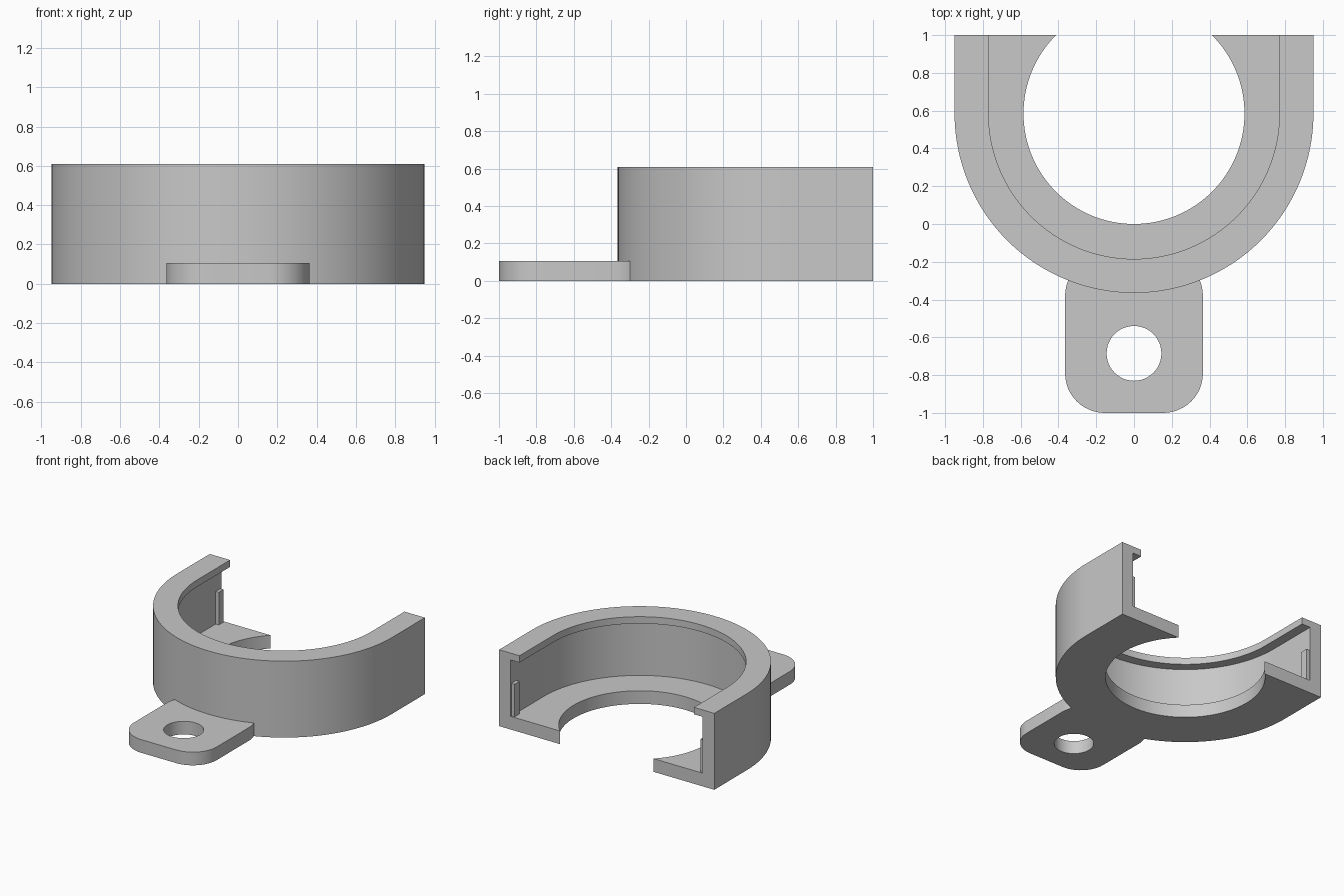
import bpy, bmesh
from math import cos, sin, pi, radians

cube = bpy.data.objects.get("Cube")
if cube:
    bpy.data.objects.remove(cube, do_unlink=True)

CY = 0.585          # centre of the round seat
FLOOR, LIP, TOP = 0.105, 0.555, 0.61

grey = bpy.data.materials.new("plain grey")
grey.use_nodes = True
colour = (0.58, 0.58, 0.58, 1)
grey.diffuse_color = colour
grey.node_tree.nodes["Principled BSDF"].inputs["Base Color"].default_value = colour


def arc(cx, cy, r, start, end, n):
    """Points along an arc, angles in units of pi."""
    return [(cx + r * cos(pi * (start + (end - start) * i / n)),
             cy + r * sin(pi * (start + (end - start) * i / n))) for i in range(n + 1)]


def prism(name, outline, z0, z1):
    """Extrude a counter-clockwise outline from z0 to z1."""
    bm = bmesh.new()
    base = bm.faces.new([bm.verts.new((x, y, z0)) for x, y in outline])
    up = bmesh.ops.extrude_face_region(bm, geom=[base], use_keep_orig=True)
    verts = [v for v in up["geom"] if isinstance(v, bmesh.types.BMVert)]
    bmesh.ops.translate(bm, verts=verts, vec=(0, 0, z1 - z0))
    bmesh.ops.recalc_face_normals(bm, faces=bm.faces)
    mesh = bpy.data.meshes.new(name)
    bm.to_mesh(mesh)
    bm.free()
    mesh.materials.append(grey)
    obj = bpy.data.objects.new(name, mesh)
    bpy.context.collection.objects.link(obj)
    return obj


def u_shape(r, back):
    """Half circle at the front with straight arms running to the back."""
    return arc(0, CY, r, 1, 2, 64) + [(r, back), (-r, back)]


def disc(cy, r, n):
    return arc(0, cy, r, 0, 2, n)[:-1]


def rounded_box(x, y0, y1, r):
    return (arc(x - r, y1 - r, r, 0, 0.5, 12) + arc(r - x, y1 - r, r, 0.5, 1, 12)
            + arc(r - x, y0 + r, r, 1, 1.5, 12) + arc(x - r, y0 + r, r, 1.5, 2, 12))


def combine(target, other, operation):
    """Apply a boolean and discard the helper."""
    other.hide_render = True
    mod = target.modifiers.new(operation.title(), 'BOOLEAN')
    mod.object, mod.operation, mod.solver = other, operation, 'EXACT'
    bpy.context.view_layer.objects.active = target
    bpy.ops.object.modifier_apply(modifier=mod.name)
    bpy.data.objects.remove(other, do_unlink=True)


# Open housing with a rounded mounting tab
housing = prism("housing", u_shape(0.95, 1), 0, TOP)
combine(housing, prism("mounting_tab", rounded_box(0.365, -1, -0.17, 0.21), 0, FLOOR), 'UNION')

# Cavity under the lip, lip opening, floor opening and screw hole
combine(housing, prism("cavity_cutter", u_shape(0.848, 1.2), FLOOR, LIP), 'DIFFERENCE')
combine(housing, prism("lip_cutter", u_shape(0.77, 1.2), LIP - 0.1, TOP + 0.1), 'DIFFERENCE')
combine(housing, prism("floor_cutter", disc(CY, CY, 128), -0.1, FLOOR + 0.1), 'DIFFERENCE')
combine(housing, prism("screw_cutter", disc(-0.685, 0.145, 48), -0.1, FLOOR + 0.1), 'DIFFERENCE')

# Retaining ridges inside the arm ends
for side, name in ((1, "left_ridge"), (-1, "right_ridge")):
    xa, xb = sorted((side * 0.82, side * 0.87))
    ridge = [(xa, 0.93), (xb, 0.93), (xb, 0.99), (xa, 0.99)]
    prism(name, ridge, FLOOR - 0.02, 0.365)

# Smooth round walls, crisp edges
bpy.ops.object.select_all(action='DESELECT')
housing.select_set(True)
bpy.context.view_layer.objects.active = housing
bpy.ops.object.shade_smooth_by_angle(angle=radians(30))
